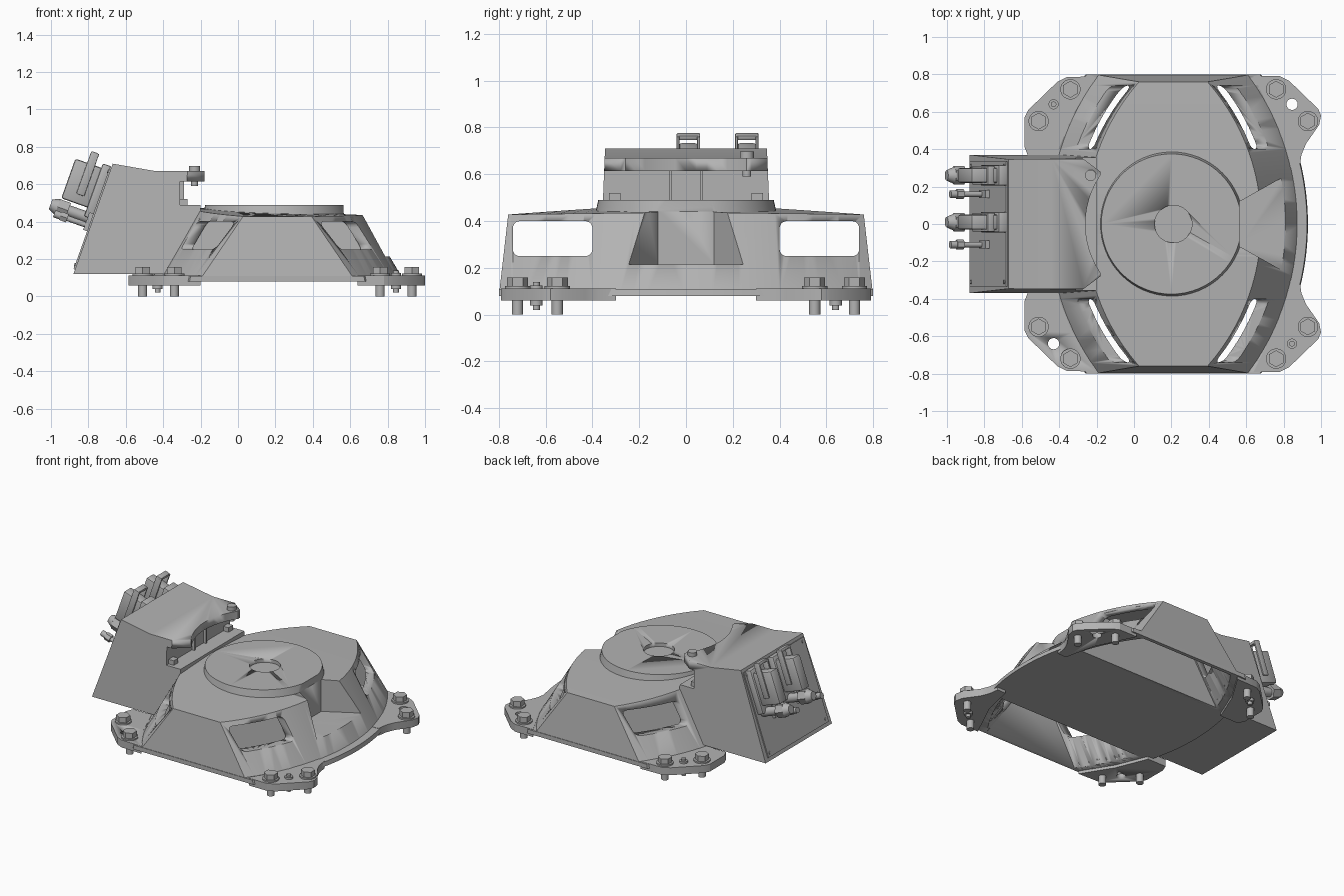
import bpy, bmesh, math
from mathutils import Matrix, Vector

cube = bpy.data.objects.get("Cube")
if cube:
    bpy.data.objects.remove(cube)

gray = bpy.data.materials.new("cast_gray")
gray.use_nodes = True
COL = (0.45, 0.45, 0.45, 1)
gray.diffuse_color = COL
gray.node_tree.nodes["Principled BSDF"].inputs["Base Color"].default_value = COL


def make(name, bm, smooth=True):
    bmesh.ops.recalc_face_normals(bm, faces=bm.faces[:])
    me = bpy.data.meshes.new(name)
    bm.to_mesh(me)
    bm.free()
    me.materials.append(gray)
    ob = bpy.data.objects.new(name, me)
    bpy.context.collection.objects.link(ob)
    if smooth:
        bpy.ops.object.select_all(action="DESELECT")
        ob.select_set(True)
        bpy.context.view_layer.objects.active = ob
        bpy.ops.object.shade_smooth_by_angle(angle=math.radians(25))
    return ob


def prism(name, pts, lo, hi, axis="z", smooth=True):
    """Extrude a 2D outline along an axis."""
    place = {"z": lambda a, b, h: (a, b, h), "x": lambda a, b, h: (h, a, b),
             "y": lambda a, b, h: (a, h, b)}[axis]
    bm = bmesh.new()
    base = bm.faces.new([bm.verts.new(place(a, b, lo)) for a, b in pts])
    grown = bmesh.ops.extrude_face_region(bm, geom=[base])["geom"]
    move = Vector(place(0, 0, hi - lo))
    bmesh.ops.translate(bm, vec=move, verts=[v for v in grown if isinstance(v, bmesh.types.BMVert)])
    return make(name, bm, smooth)


def cyl(name, x, y, lo, hi, r, r2=None, sides=32, frame=None):
    bm = bmesh.new()
    m = Matrix.Translation((x, y, (lo + hi) / 2))
    bmesh.ops.create_cone(bm, cap_ends=True, segments=sides, radius1=r,
                          radius2=r if r2 is None else r2, depth=hi - lo,
                          matrix=(frame @ m) if frame else m)
    return make(name, bm)


def box(name, x, y, z, frame=None, bevel=0):
    """Box given by (low, high) ranges."""
    bm = bmesh.new()
    m = Matrix.Translation([sum(r) / 2 for r in (x, y, z)]) @ Matrix.Diagonal(
        [r[1] - r[0] for r in (x, y, z)] + [1])
    bmesh.ops.create_cube(bm, size=1, matrix=(frame @ m) if frame else m)
    if bevel:
        bmesh.ops.bevel(bm, geom=bm.edges[:], offset=bevel, segments=2, affect="EDGES", profile=0.5)
    return make(name, bm)


def carve(target, cutters):
    for c in cutters:
        mod = target.modifiers.new("cut", "BOOLEAN")
        mod.operation, mod.solver, mod.object = "DIFFERENCE", "EXACT", c
    bpy.context.view_layer.update()
    ev = target.evaluated_get(bpy.context.evaluated_depsgraph_get())
    me = bpy.data.meshes.new_from_object(ev)
    target.modifiers.clear()
    target.data = me


def roof(t, side):
    k = abs(t) ** 1.2
    return (0.475 if side < 0 else 0.437) * (1 - k) + 0.428 * k


def barrel(name, t0, t1, rb, rt, zb, drop=0.0, flat=None, yt=0.76, n=28):
    """Barrel-plan body with two sloped arc walls and a gently pitched roof."""
    bm = bmesh.new()
    rows = []
    for i in range(n + 1):
        t = t0 + (t1 - t0) * i / n
        row = []
        for side, top in ((-1, 0), (1, 0), (1, 1), (-1, 1)):
            y, r = (yt * t, rt) if top else (0.8 * t, rb)
            x = 0.21 + side * (math.sqrt(r * r - y * y) - 0.68)
            z = zb if not top else (flat if flat else roof(t, side) - drop)
            row.append(bm.verts.new((x, y, z)))
        rows.append(row)
    for a, b in zip(rows, rows[1:]):
        for j in range(4):
            k = (j + 1) % 4
            bm.faces.new((a[j], a[k], b[k], b[j]))
    bm.faces.new(rows[0])
    bm.faces.new(rows[-1])
    return make(name, bm)


# Main shell, hollow on each side of a solid core, with four windows and a notch
shell = barrel("shell", -1, 1, 1.36, 1.15, 0.08)
rim = barrel("base_rim", -1, 1, 1.40, 1.395, 0.08, flat=0.11, yt=0.8)
cutters = []
for s in (1, -1):
    cutters.append(barrel("cavity_cutter", s * 0.5, s * 0.975, 1.33, 1.11, 0.03, drop=0.025, n=14))
    corner = []
    for cy, cz, a0 in ((0.71, 0.37, 0), (0.43, 0.37, 90), (0.43, 0.28, 180), (0.71, 0.28, 270)):
        for a in range(0, 91, 18):
            q = math.radians(a0 + a)
            corner.append((s * (cy + 0.03 * math.cos(q)), cz + 0.03 * math.sin(q)))
    cutters.append(prism("window_cutter", corner, -1, 1.5, "x"))
notch = prism("notch_cutter", [(0.565, 0.12), (0.565, -0.12), (1.0, -0.365), (1.0, 0.365)], 0.215, 0.7)
carve(shell, cutters + [notch])
carve(rim, cutters[::2])

# Raised round cap with a shallow centre recess
cap = cyl("round_cap", 0.2, 0, 0.40, 0.49, 0.395, 0.375, sides=64)
recess = cyl("recess_cutter", 0.21, 0, 0.465, 0.6, 0.1, sides=40)
carve(cap, [notch, recess])
carve(shell, [recess])
cutters += [notch, recess]

# Mounting pads with bolts, dowel pins and pin holes
right_pad = [(0.64, 0.79), (0.78, 0.79), (0.83, 0.765), (0.985, 0.615), (1.0, 0.58), (0.99, 0.53),
             (0.92, 0.43), (0.895, 0.37), (0.885, 0.3), (0.82, 0.3), (0.77, 0.52)]
left_pad = [(-0.2, 0.79), (-0.36, 0.785), (-0.41, 0.76), (-0.565, 0.61), (-0.585, 0.57),
            (-0.585, 0.41), (-0.565, 0.36), (-0.42, 0.36), (-0.33, 0.58)]
for s in (1, -1):
    for side, outline, bolts, px in (("left", right_pad, ((0.93, 0.55), (0.76, 0.72)), 0.845),
                                     ("right", left_pad, ((-0.51, 0.55), (-0.34, 0.72)), -0.43)):
        pad = prism(side + "_mounting_pad", [(x, s * y) for x, y in outline], 0.06, 0.112)
        hole = cyl("hole_cutter", px, s * 0.64, 0, 0.3, 0.03)
        cutters.append(hole)
        if s * px > 0:
            carve(pad, [hole])
        else:
            cyl("dowel_pin", px, s * 0.64, 0.02, 0.14, 0.015)
            cyl("dowel_collar", px, s * 0.64, 0.04, 0.125, 0.027)
        for x, y in bolts:
            cyl("bolt_washer", x, s * y, 0.11, 0.122, 0.054)
            cyl("bolt_head", x, s * y, 0.12, 0.158, 0.045, sides=6)
            cyl("bolt_shank", x, s * y, 0, 0.07, 0.024)

# Connector housing: side profile, narrowed upward, scooped around the cap
profile = [(-0.88, 0.12), (-0.2, 0.12), (-0.2, 0.488), (-0.31, 0.488), (-0.31, 0.615),
           (-0.18, 0.615), (-0.18, 0.67), (-0.44, 0.67), (-0.67, 0.71)]
housing = prism("connector_housing", profile, -0.37, 0.37, "y")
for v in housing.data.vertices:
    v.co.y *= 1 - 0.11 * (v.co.z - 0.12)
scoop = cyl("scoop_cutter", 0.2, 0, 0.55, 0.9, 0.46, sides=64)
chamfers = [prism("chamfer_cutter", [(-0.32, s * 0.385), (-0.17, s * 0.2725), (-0.1, s * 0.385)], 0.55, 0.9)
            for s in (1, -1)]
carve(housing, [scoop] + chamfers)
cutters += [scoop] + chamfers
for s in (1, -1):
    box("bay_rib", (-0.32, -0.29), (s * 0.065 - 0.006, s * 0.065 + 0.006), (0.485, 0.62))
    box("bay_end_block", (-0.32, -0.27), (s * 0.305 - 0.025, s * 0.305 + 0.025), (0.485, 0.52))
cyl("lip_screw_head", -0.232, 0.26, 0.668, 0.697, 0.03, sides=24)
cyl("lip_screw_shank", -0.232, 0.26, 0.59, 0.62, 0.018)

# Slanted connector panel; local frame: x up the slope, y across, z outward
up = Vector((0.21, 0, 0.59)).normalized()
out = Vector((-up.z, 0, up.x))
F = Matrix((( up.x, 0, out.x, -0.88), (0, 1, 0, 0), (up.z, 0, out.z, 0.12), (0, 0, 0, 1)))
box("panel_plate", (0.025, 0.605), (-0.335, 0.335), (-0.01, 0.008), F)
for u in (0.05, 0.58):
    for y in (-0.31, 0.31):
        cyl("panel_screw", u, y, 0, 0.013, 0.01, sides=12, frame=F)

# Two large plugs with locking levers, two small cable glands
for y in (0.26, 0.01):
    box("plug_base", (0.31, 0.61), (y - 0.055, y + 0.055), (0, 0.05), F, 0.008)
    box("plug_hood", (0.36, 0.585), (y - 0.04, y + 0.04), (0.04, 0.197), F, 0.012)
    for s in (1, -1):
        box("lever_arm", (0.41, 0.65), (y + s * 0.044 - 0.006, y + s * 0.044 + 0.006), (0.085, 0.13), F, 0.004)
    box("lever_bar", (0.632, 0.652), (y - 0.05, y + 0.05), (0.09, 0.128), F, 0.004)
    cyl("gland_stem", 0.31, y, 0, 0.2, 0.03, sides=20, frame=F)
    cyl("gland_nut", 0.31, y, 0.14, 0.2, 0.05, sides=6, frame=F)
    cyl("gland_tip", 0.31, y, 0.2, 0.24, 0.045, 0.028, sides=20, frame=F)
for y in (0.16, -0.11):
    cyl("small_gland_stem", 0.27, y, 0, 0.19, 0.015, sides=16, frame=F)
    cyl("small_gland_nut", 0.27, y, 0.13, 0.17, 0.027, sides=6, frame=F)
    cyl("small_gland_tip", 0.27, y, 0.17, 0.205, 0.02, sides=16, frame=F)
    box("small_gland_foot", (0.24, 0.34), (y - 0.022, y + 0.022), (0, 0.03), F)

for c in cutters:
    bpy.data.objects.remove(c)
